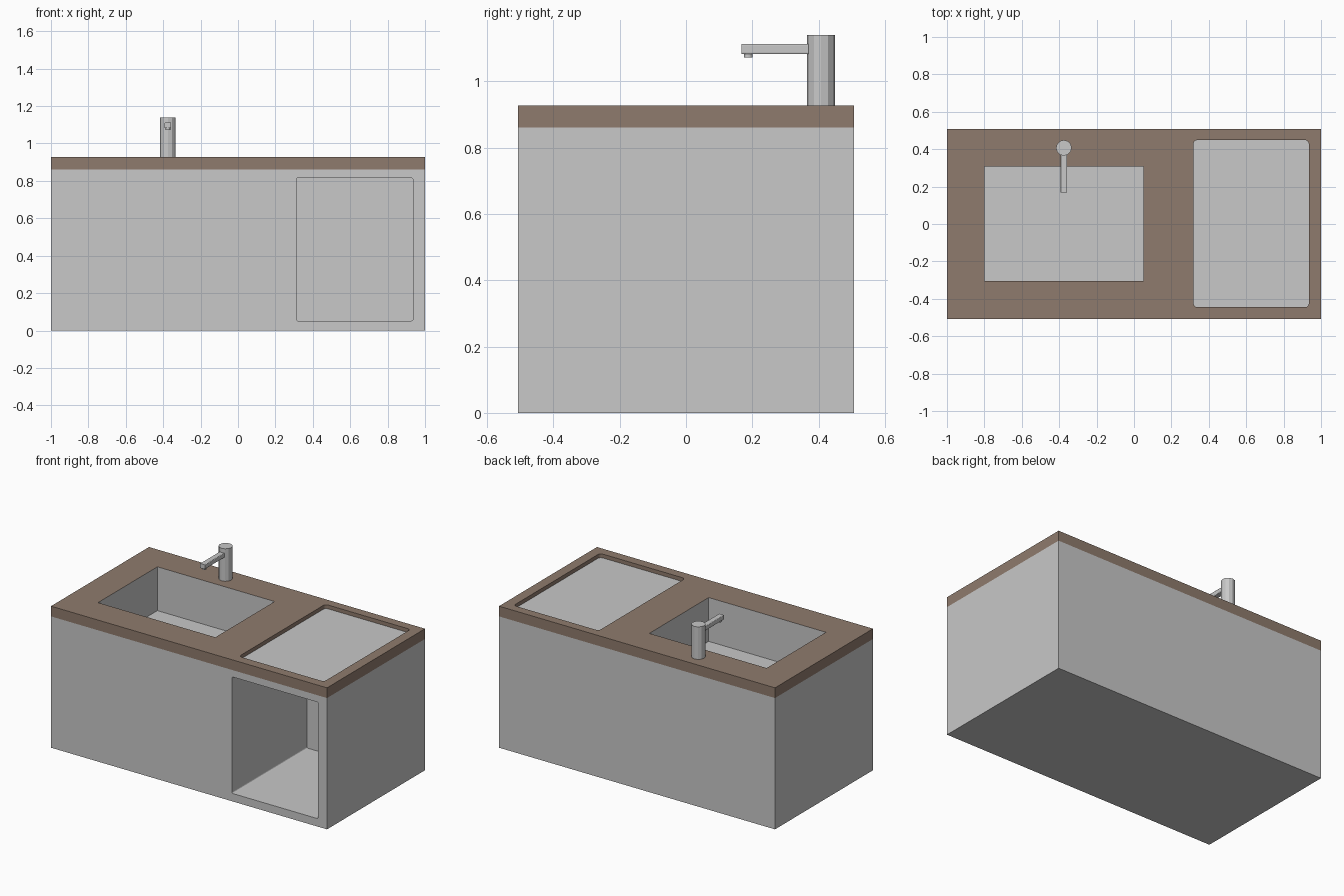
import bpy, bmesh, math

if "Cube" in bpy.data.objects:
    bpy.data.objects.remove(bpy.data.objects["Cube"])


def material(name, rgb):
    m = bpy.data.materials.new(name)
    m.diffuse_color = (*rgb, 1)
    m.use_nodes = True
    m.node_tree.nodes["Principled BSDF"].inputs["Base Color"].default_value = m.diffuse_color
    return m


GREY = material("light_grey", (0.58, 0.58, 0.58))
BROWN = material("brown_worktop", (0.275, 0.198, 0.153))


def finish(bm, name, *mats):
    bmesh.ops.recalc_face_normals(bm, faces=bm.faces)
    me = bpy.data.meshes.new(name)
    bm.to_mesh(me)
    bm.free()
    ob = bpy.data.objects.new(name, me)
    bpy.context.collection.objects.link(ob)
    for m in mats:
        me.materials.append(m)
    return ob


def box(name, x, y, z, mat, radius=0, axis=2):
    """Box from ranges; edges along the given axis can be rounded."""
    bm = bmesh.new()
    bmesh.ops.create_cube(bm, size=1)
    for v in bm.verts:
        for i, (a, b) in enumerate((x, y, z)):
            v.co[i] = a if v.co[i] < 0 else b
    if radius:
        edges = [e for e in bm.edges
                 if abs((e.verts[0].co - e.verts[1].co).normalized()[axis]) > 0.9]
        bmesh.ops.bevel(bm, geom=edges, offset=radius, segments=3,
                        profile=0.5, affect='EDGES')
    return finish(bm, name, mat)


def carve(ob, *cutters):
    """Subtract the cutters, apply the result and remove them."""
    for c in cutters:
        c.hide_render = True
        mod = ob.modifiers.new("cut", 'BOOLEAN')
        mod.operation, mod.solver, mod.object = 'DIFFERENCE', 'EXACT', c
    dg = bpy.context.evaluated_depsgraph_get()
    me = bpy.data.meshes.new_from_object(ob.evaluated_get(dg))
    ob.modifiers.clear()
    ob.data = me
    for c in cutters:
        bpy.data.objects.remove(c)


W, D, H, TOP = 1.0, 0.507, 0.86, 0.927
SX, SY = (-0.8, 0.05), (-0.306, 0.308)
PX, PY = (0.318, 0.935), (-0.445, 0.449)

# cabinet with sink basin and open front compartment
cabinet = box("cabinet", (-W, W), (-D, D), (0, H), GREY)
carve(cabinet,
      box("basin_cutter", SX, SY, (0.64, 1.2), GREY),
      box("opening_cutter", (0.312, 0.935), (-0.7, 0.27), (0.052, 0.815), GREY, 0.008, 1))

# worktop with sink hole and shallow recess
worktop = box("worktop", (-W, W), (-D, D), (H, TOP), BROWN)
carve(worktop,
      box("sink_cutter", SX, SY, (0.6, 1.2), BROWN),
      box("recess_cutter", PX, PY, (TOP - 0.033, 1.2), BROWN, 0.02))

# the sink walls continue in grey up to the worktop surface
worktop.data.materials.clear()
worktop.data.materials.append(BROWN)
worktop.data.materials.append(GREY)
for p in worktop.data.polygons:
    c = p.center
    inside = SX[0] - .01 < c.x < SX[1] + .01 and SY[0] - .01 < c.y < SY[1] + .01
    p.material_index = int(inside and abs(p.normal.z) < 0.1)

# panel lying in the recess
box("recessed_panel", PX, PY, (TOP - 0.034, TOP - 0.025), GREY, 0.02)


def cylinder(name, x, y, z0, z1, r, sides):
    bm = bmesh.new()
    bmesh.ops.create_cone(bm, cap_ends=True, segments=sides, radius1=r, radius2=r,
                          depth=z1 - z0)
    bmesh.ops.translate(bm, verts=bm.verts, vec=(x, y, (z0 + z1) / 2))
    return finish(bm, name, GREY)


# tap
TX = -0.375
cylinder("tap_body", TX, 0.407, TOP - 0.005, 1.14, 0.042, 12)
box("tap_spout", (TX - 0.018, TX + 0.018), (0.168, 0.4), (1.082, 1.112), GREY, 0.004, 1)
cylinder("tap_nozzle", TX, 0.188, 1.072, 1.09, 0.013, 12)
